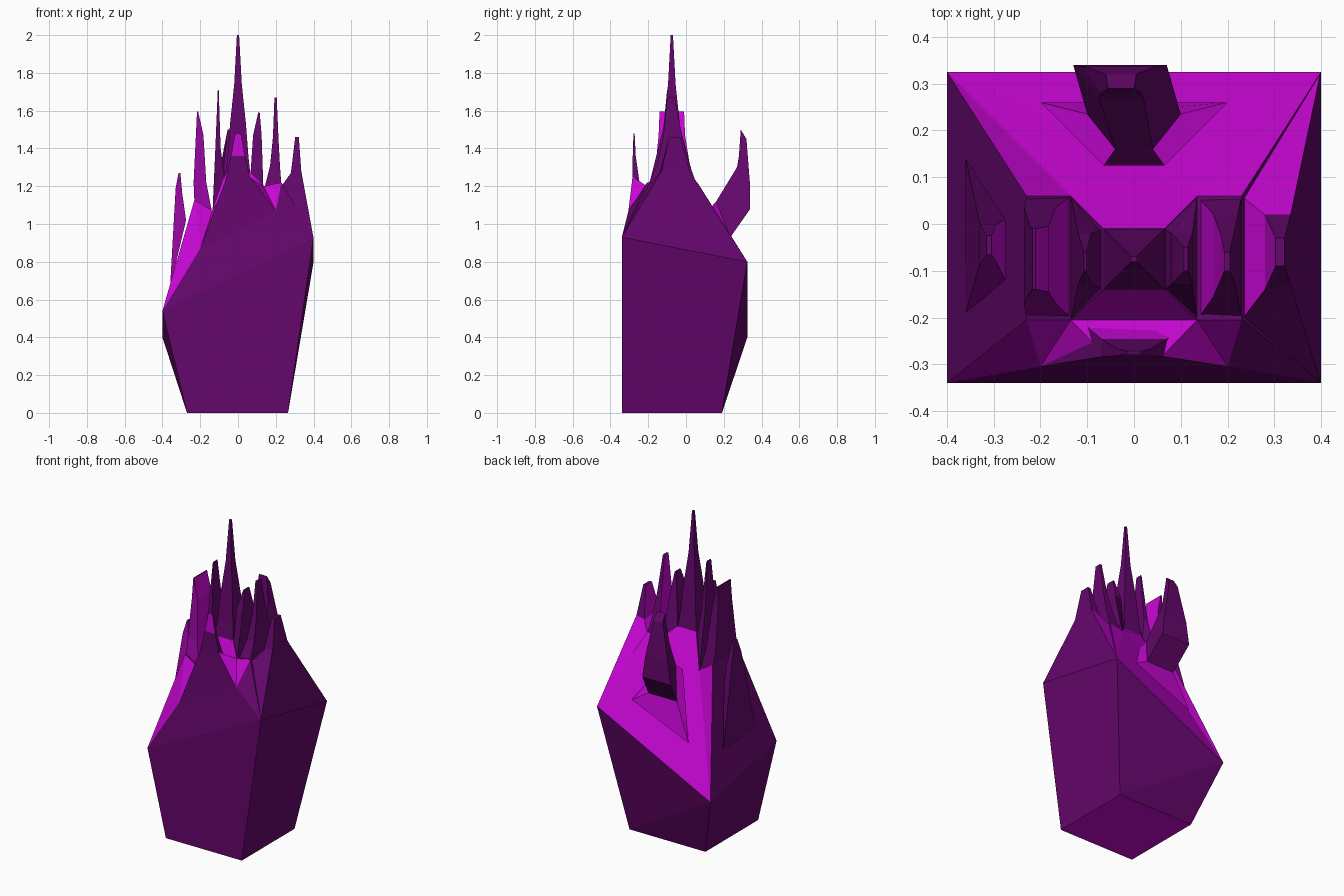
import bpy, bmesh

if "Cube" in bpy.data.objects:
    bpy.data.objects.remove(bpy.data.objects["Cube"])


def colour(name, rgb):
    m = bpy.data.materials.new(name)
    m.diffuse_color = (*rgb, 1)
    m.use_nodes = True
    m.node_tree.nodes["Principled BSDF"].inputs["Base Color"].default_value = m.diffuse_color
    return m


DARK, BRIGHT, MID = 0, 1, 2
PALETTE = [colour("dark_purple", (0.13, 0.002, 0.15)),
           colour("bright_magenta", (0.58, 0.002, 0.66)),
           colour("mid_purple", (0.30, 0.002, 0.34))]
FRONT, RIGHT, BACK, LEFT = range(4)


def make(name, verts, faces, mats):
    me = bpy.data.meshes.new(name)
    me.from_pydata(verts, [], faces)
    for m in PALETTE:
        me.materials.append(m)
    for p, m in zip(me.polygons, mats):
        p.material_index = m
    bm = bmesh.new()
    bm.from_mesh(me)
    bmesh.ops.recalc_face_normals(bm, faces=bm.faces)
    bm.to_mesh(me)
    bm.free()
    ob = bpy.data.objects.new(name, me)
    bpy.context.collection.objects.link(ob)
    return ob


def loft(name, rings, paint=lambda level, side: DARK):
    """Skin a stack of four-cornered rings, cap both ends, colour by side."""
    verts = [v for r in rings for v in r]
    faces, mats = [(3, 2, 1, 0)], [DARK]
    for k in range(len(rings) - 1):
        for i in range(4):
            j = (i + 1) % 4
            faces.append((k*4 + i, k*4 + j, k*4 + 4 + j, k*4 + 4 + i))
            mats.append(paint(k, i))
    n = len(verts)
    faces.append((n - 4, n - 3, n - 2, n - 1))
    mats.append(DARK)
    return make(name, verts, faces, mats)


def edge_ring(left, right):
    """Ring from a left and a right edge, each (x, y_front, y_back, z)."""
    (x0, a0, b0, z0), (x1, a1, b1, z1) = left, right
    return [(x0, a0, z0), (x1, a1, z1), (x1, b1, z1), (x0, b0, z0)]


def flat_ring(x0, x1, y0, y1, z):
    return edge_ring((x0, y0, y1, z), (x1, y0, y1, z))


# main body: base, shoulder corners, top rows and front ridge
base = [(-.27, -.34, 0), (.265, -.34, 0), (.265, .19, 0), (-.27, .19, 0)]
shoulder = [(-.4, -.34, .54), (.4, -.34, .93), (.4, .325, .8), (-.4, .325, .4)]
crest = [(-.23, 1.13), (-.135, 1.07), (.135, 1.2), (.23, 1.22)]
front_row = [(x, -.205, z) for x, z in crest]
back_row = [(x, .06, z) for x, z in crest]
plateau = flat_ring(-.065, .065, -.14, -.01, 1.27)
ridge = [(-.2, -.305, .87), (-.06, -.283, 1.2), (.06, -.283, 1.25), (.2, -.305, 1.07)]
verts = base + shoulder + front_row + back_row + plateau + ridge
dark_faces = [
    (0, 1, 5), (0, 5, 4), (1, 2, 6, 5), (2, 3, 7), (2, 7, 6), (3, 0, 4, 7),
    (4, 5, 23), (4, 23, 20), (20, 23, 22), (20, 22, 21),    # front panel
    (4, 8, 12, 7), (5, 6, 15, 11), (23, 5, 11),             # side slopes
    (8, 9, 13, 12), (10, 11, 15, 14),                       # top strips
    (10, 14, 18, 17), (13, 9, 16, 19), (16, 17, 18, 19)]
bright_faces = [
    (3, 2, 1, 0),                                           # underside
    (7, 12, 13), (7, 13, 14), (7, 14, 6), (6, 14, 15),      # back slope
    (4, 20, 8), (20, 9, 8), (20, 21, 9), (21, 22, 10, 9),   # behind ridge
    (22, 23, 10), (23, 11, 10),
    (9, 10, 17, 16), (14, 13, 19, 18)]
make("crystal_body", verts, dark_faces + bright_faces,
     [DARK] * len(dark_faces) + [BRIGHT] * len(bright_faces))

# tall centre spike
loft("centre_spike", [flat_ring(-h, h, -.075 - h, -.075 + h, z) for h, z in
                      ((.067, 1.25), (.055, 1.36), (.042, 1.53), (.02, 1.74), (.006, 2.0))])


# outer spikes are bright on the side facing the centre
def left_paint(level, side):
    return {RIGHT: BRIGHT, FRONT: MID}.get(side, DARK)


def right_paint(level, side):
    return BRIGHT if side == LEFT else DARK


# row of side spikes, left to right
loft("left_outer_spike", [
    edge_ring((-.36, -.19, .14, .66), (-.275, -.12, .01, 1.02)),
    edge_ring((-.33, -.085, .0, 1.19), (-.295, -.08, .0, 1.16)),
    flat_ring(-.315, -.305, -.065, -.025, 1.27)], left_paint)
loft("left_middle_spike", [
    edge_ring((-.23, -.2, .06, 1.1), (-.135, -.2, .06, 1.05)),
    edge_ring((-.235, -.17, .035, 1.22), (-.168, -.17, .035, 1.22)),
    flat_ring(-.223, -.183, -.145, -.005, 1.47),
    flat_ring(-.217, -.211, -.14, -.01, 1.595)], left_paint)
loft("left_inner_spike", [
    edge_ring((-.135, -.205, .06, 1.06), (-.065, -.14, -.01, 1.2)),
    flat_ring(-.12, -.092, -.13, -.02, 1.4),
    flat_ring(-.107, -.102, -.1, -.06, 1.71)])
loft("right_inner_spike", [
    edge_ring((.065, -.14, -.01, 1.25), (.135, -.205, .06, 1.17)),
    flat_ring(.08, .125, -.13, -.02, 1.47),
    flat_ring(.107, .115, -.1, -.05, 1.59)])
loft("right_middle_spike", [
    edge_ring((.135, -.205, .06, 1.17), (.23, -.205, .06, 1.2)),
    flat_ring(.17, .222, -.155, .02, 1.31),
    flat_ring(.185, .214, -.12, -.02, 1.46),
    flat_ring(.193, .205, -.1, -.06, 1.67)], right_paint)
loft("right_outer_spike", [
    [(.23, -.205, 1.2), (.399, -.339, .93), (.399, .324, .8), (.23, .06, 1.2)],
    edge_ring((.28, -.14, .02, 1.27), (.335, -.13, .02, 1.28)),
    flat_ring(.303, .322, -.09, -.03, 1.46)],
    lambda level, side: BRIGHT if side == LEFT or (side == BACK and level == 0) else DARK)

# front spike growing out of the ridge, bright tip and bright slope behind
loft("front_spike", [
    [(-.2, -.305, .87), (.2, -.305, 1.07), (.1, -.22, 1.17), (-.1, -.22, 1.1)],
    flat_ring(-.07, .07, -.284, -.246, 1.22),
    flat_ring(-.037, .037, -.282, -.266, 1.36),
    flat_ring(-.015, .015, -.278, -.272, 1.48)],
    lambda level, side: BRIGHT if (level, side) in ((2, FRONT), (0, BACK)) else DARK)

# back spike, leaning outwards then up, with a bright flared foot
loft("back_spike", [
    [(-.065, .125, 1.08), (.065, .125, 1.08), (.2, .26, .87), (-.2, .26, .7)],
    [(-.04, .16, 1.12), (.04, .16, 1.12), (.1, .235, .93), (-.1, .235, .93)],
    [(-.075, .27, 1.3), (.02, .27, 1.3), (.07, .34, 1.08), (-.13, .34, 1.08)],
    [(-.07, .28, 1.36), (.015, .28, 1.36), (.05, .338, 1.22), (-.11, .338, 1.22)],
    [(-.055, .29, 1.5), (.0, .29, 1.5), (.005, .32, 1.45), (-.06, .32, 1.45)]],
    lambda level, side: BRIGHT if level == 0 and side != FRONT else DARK)
